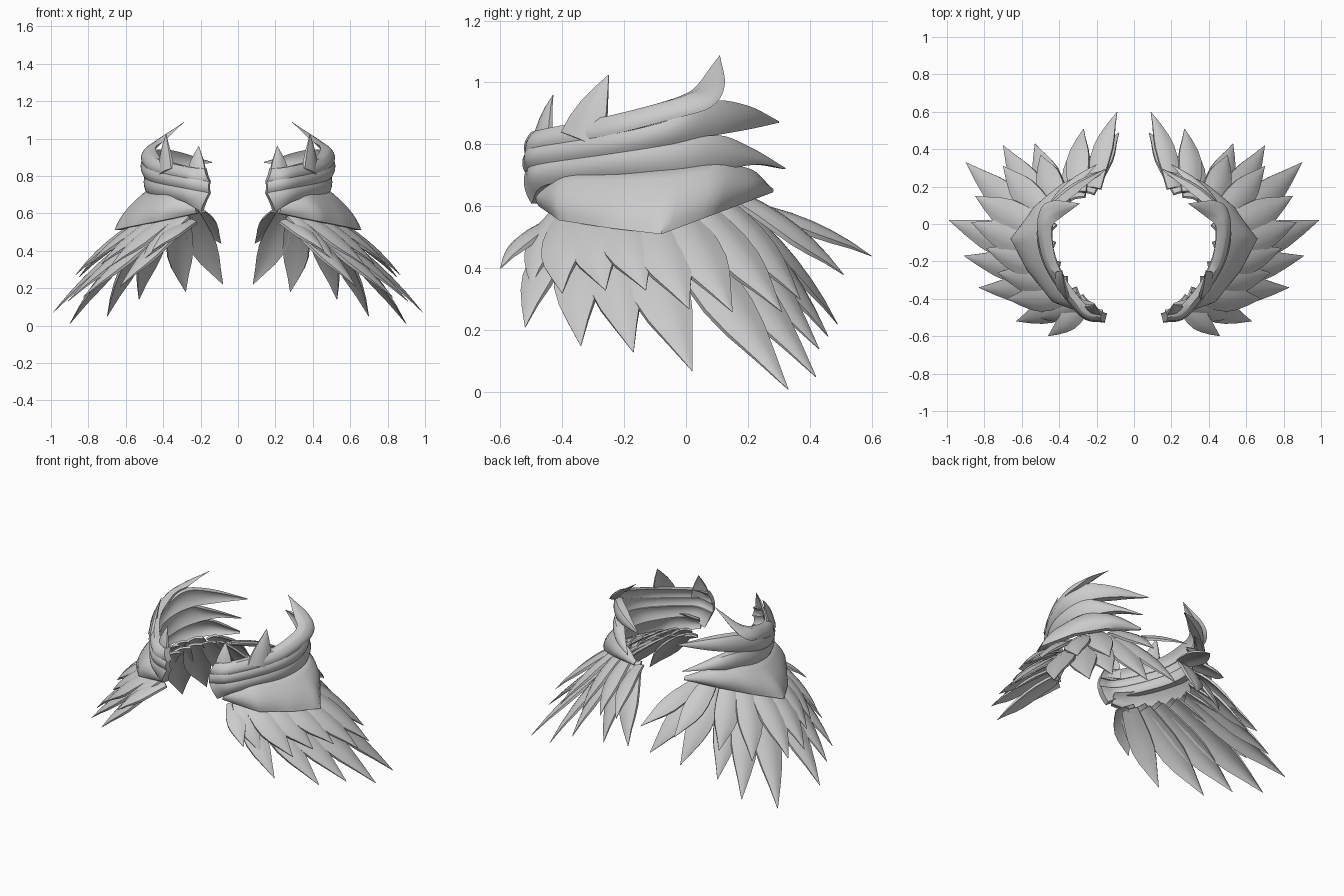
import bpy
from mathutils import Vector as V

if "Cube" in bpy.data.objects:
    bpy.data.objects.remove(bpy.data.objects["Cube"])


def spline(pts, t):
    """Catmull-Rom point at t in 0..1 along the control points."""
    p = [V(q) for q in pts]
    p = [2 * p[0] - p[1]] + p + [2 * p[-1] - p[-2]]
    n = len(p) - 3
    i = min(int(t * n), n - 1)
    f = t * n - i
    a, b, c, d = p[i:i + 4]
    return 0.5 * (2 * b + (c - a) * f + (2 * a - 5 * b + 4 * c - d) * f * f
                  + (3 * b - a - 3 * c + d) * f ** 3)


def linear(pts, t):
    n = len(pts) - 1
    i = min(int(t * n), n - 1)
    return V(pts[i]).lerp(V(pts[i + 1]), t * n - i)


def ring_object(name, rings, angle):
    """Skin closed rings, cap both ends and mirror to the other shoulder."""
    k = len(rings[0])
    verts = [tuple(p) for r in rings for p in r]
    faces = [(i * k + j, (i + 1) * k + j, (i + 1) * k + (j + 1) % k, i * k + (j + 1) % k)
             for i in range(len(rings) - 1) for j in range(k)]
    h = k // 2
    for b, flip in ((0, False), ((len(rings) - 1) * k, True)):
        for j in range(h - 1):
            f = (b + j, b + j + 1, b + k - 2 - j, b + k - 1 - j)
            faces.append(f[::-1] if flip else f)
    me = bpy.data.meshes.new(name)
    me.from_pydata(verts, [], faces)
    ob = bpy.data.objects.new(name, me)
    bpy.context.collection.objects.link(ob)
    bpy.context.view_layer.objects.active = ob
    ob.select_set(True)
    m = ob.modifiers.new("other_side", 'MIRROR')
    m.use_mirror_merge = False
    bpy.ops.object.modifier_apply(modifier=m.name)
    bpy.ops.object.shade_smooth_by_angle(angle=angle)
    ob.select_set(False)


def outward(p):
    return V((p.x - 0.05, p.y + 0.1, 0)).normalized()


def strip(name, low, high, bulge, thick, low_curve=spline, nu=30, nv=7):
    """Bulging band lofted between two curves, thinning out where it narrows."""
    rings = []
    for i in range(nu + 1):
        a, b = low_curve(low, i / nu), spline(high, i / nu)
        h = min(1, (b - a).length / 0.08)
        outer, inner = [], []
        for j in range(nv + 1):
            v = j / nv
            p = a.lerp(b, v)
            o = outward(p)
            p = p + o * bulge * h * 4 * v * (1 - v)
            outer.append(p)
            inner.append(p - o * thick * h)
        rings.append(outer + inner[::-1])
    ring_object(name, rings, 0.8)


BLADE = [(0, .7), (.18, .88), (.36, 1), (.52, .98), (.66, .78), (.82, .42), (1, .01)]
SPIKE = [(0, 1), (.25, .9), (.5, .68), (.75, .36), (1, .01)]


def feather(name, root, tip, w, lift=0.035, normal=None, profile=BLADE, sweep=0.0):
    """Folded blade on a bowed path from root to tip."""
    root, tip = V(root), V(tip)
    n = V(normal) if normal else outward((root + tip) / 2) + V((0, 0, 0.8))
    d = (tip - root).normalized()
    side = n.cross(d).normalized()
    n = d.cross(side).normalized()
    mid = (root + tip) / 2 + n * lift * 2 - side * sweep
    rings = []
    for s, k in profile:
        c = root * (1 - s) ** 2 + mid * 2 * s * (1 - s) + tip * s * s
        top = [c + side * w * k * e - n * w * k * 0.25 * abs(e) ** 1.5
               for e in (-1, -.5, 0, .5, 1)]
        rings.append(top + [p - n * .016 * min(1, k + .1) for p in top[::-1]])
    ring_object(name, rings, 0.6)


# Shoulder plate with a pointed lower corner
strip("shoulder_plate",
      [(.22, -.475, .60), (.44, -.41, .555), (.57, -.25, .53), (.66, -.08, .51),
       (.54, .08, .57), (.38, .2, .615), (.18, .28, .645)],
      [(.22, -.45, .67), (.36, -.39, .70), (.46, -.2, .71), (.49, -.05, .72),
       (.45, .1, .735), (.33, .21, .72), (.18, .27, .665)], 0.025, 0.03, linear)

# Collar: three sweeping blades curling from the front to tips at the back
c_low = [(.2, -.5, .61), (.31, -.45, .67), (.45, -.22, .69), (.48, -.03, .70),
         (.43, .12, .72), (.33, .24, .735), (.2, .32, .72)]
c_high = [(.155, -.52, .71), (.29, -.48, .735), (.46, -.24, .77), (.5, -.05, .80),
          (.45, .1, .83), (.34, .21, .79), (.2, .32, .725)]
b_low = c_high[:4] + [(.44, .1, .83), (.32, .21, .85), (.14, .3, .87)]
b_high = [(.155, -.52, .77), (.28, -.49, .79), (.46, -.25, .83), (.515, -.05, .88),
          (.46, .08, .94), (.33, .2, .925), (.14, .3, .875)]
a_low = b_high[:4] + [(.5, .08, .92), (.43, .125, .99), (.29, .11, 1.085)]
a_high = [(.18, -.5, .84), (.28, -.46, .85), (.43, -.26, .89), (.48, -.1, .93),
          (.48, .0, .96), (.42, .055, .995), (.29, .11, 1.088)]
strip("collar_lower_blade", c_low, c_high, 0.012, 0.045)
strip("collar_middle_blade", b_low, b_high, 0.012, 0.045)
strip("collar_upper_blade", a_low, a_high, 0.012, 0.045)

# Small upright feathers on the front of the collar
feather("collar_front_feather", (.23, -.485, .8), (.21, -.43, .96), .055, .01,
        (.5, -1, .2), SPIKE)
feather("collar_side_feather", (.41, -.35, .82), (.385, -.25, 1.025), .075, .01,
        (1, -.5, .2), SPIKE)

# Hanging feathers: roots run along an arc under the plate
ROOTS = [(.26, -.44, .6), (.38, -.36, .6), (.46, -.22, .6), (.49, -.06, .6),
         (.44, .07, .62), (.33, .17, .64), (.2, .24, .64)]
LONG = [(.01, (.46, -.6, .4), .055), (.07, (.63, -.52, .21), .07),
        (.17, (.83, -.34, .15), .08), (.27, (.91, -.17, .13), .085),
        (.39, (.99, .02, .07), .095), (.51, (.9, .33, .01), .09),
        (.61, (.7, .42, .05), .085), (.71, (.53, .43, .14), .08),
        (.82, (.28, .46, .18), .075), (.9, (.08, .49, .22), .07),
        (.96, (.09, .6, .44), .055)]
SHORT = [(.05, (.52, -.5, .34), .06), (.13, (.68, -.4, .32), .075),
         (.23, (.73, -.26, .33), .08), (.33, (.79, -.13, .33), .08),
         (.43, (.87, .01, .27), .085), (.53, (.85, .15, .26), .085),
         (.62, (.7, .31, .26), .08), (.73, (.5, .37, .3), .075),
         (.86, (.27, .51, .38), .065)]
for i, (t, tip, w) in enumerate(LONG):
    r = spline(ROOTS, t)
    feather(f"long_feather_{i + 1}", r - outward(r) * .03 - V((0, 0, .03)), tip, w, .03,
            sweep=.02)
for i, (t, tip, w) in enumerate(SHORT):
    r = spline(ROOTS, t)
    feather(f"short_feather_{i + 1}", r - outward(r) * .01, tip, w, .03, sweep=.02)
